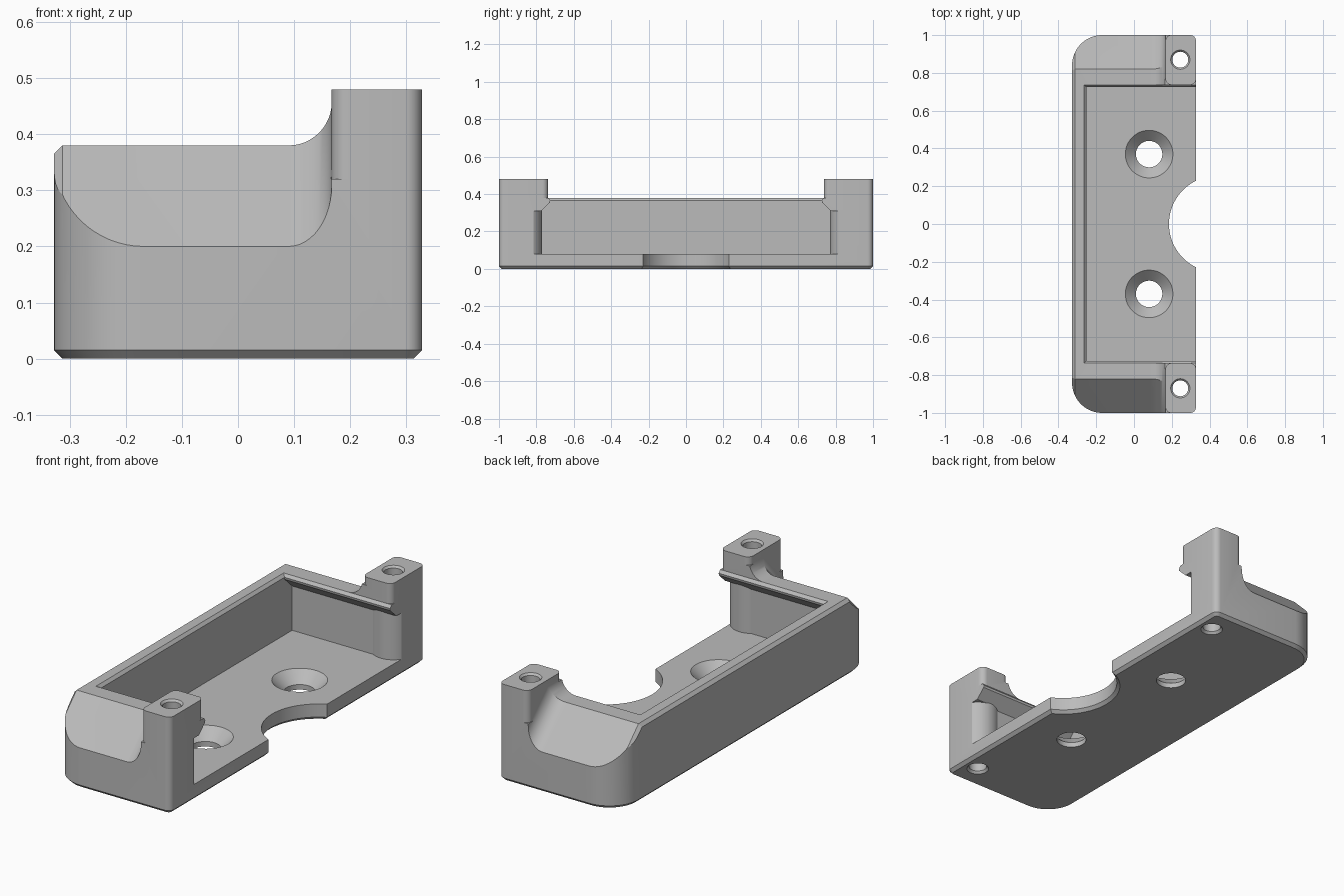
import bpy
import bmesh
from math import cos, sin, radians, sqrt, acos, degrees

if "Cube" in bpy.data.objects:
    bpy.data.objects.remove(bpy.data.objects["Cube"], do_unlink=True)

HALF_X, POST_X, POST_Y = 0.328, 0.167, 0.737
WALL_TOP, POST_TOP, FLOOR = 0.38, 0.48, 0.08
HOLE_X, HOLE_Y = 0.245, 0.87

grey = bpy.data.materials.new("plain grey")
grey.use_nodes = True
grey.diffuse_color = (0.5, 0.5, 0.5, 1)
grey.node_tree.nodes["Principled BSDF"].inputs["Base Color"].default_value = (0.5, 0.5, 0.5, 1)


def arc(cx, cy, r, start, end, steps):
    angles = [radians(start + (end - start) * i / steps) for i in range(steps + 1)]
    return [(cx + r * cos(a), cy + r * sin(a)) for a in angles]


def loft(name, rings, chamfer=0):
    """Closed solid through rings of equal point count."""
    bm = bmesh.new()
    loops = [[bm.verts.new(p) for p in ring] for ring in rings]
    base = bm.faces.new(loops[0])
    bm.faces.new(loops[-1])
    n = len(rings[0])
    for low, high in zip(loops, loops[1:]):
        for i in range(n):
            j = (i + 1) % n
            bm.faces.new((low[i], low[j], high[j], high[i]))
    bmesh.ops.recalc_face_normals(bm, faces=bm.faces)
    if chamfer:
        bmesh.ops.bevel(bm, geom=list(base.edges), offset=chamfer,
                        offset_type='OFFSET', segments=1, affect='EDGES')
    mesh = bpy.data.meshes.new(name)
    bm.to_mesh(mesh)
    bm.free()
    mesh.materials.append(grey)
    obj = bpy.data.objects.new(name, mesh)
    bpy.context.collection.objects.link(obj)
    return obj


def prism(name, outline, z0, z1, chamfer=0):
    return loft(name, [[(x, y, z) for x, y in outline] for z in (z0, z1)], chamfer)


def turned(name, x, y, profile):
    """Round solid from (radius, height) pairs."""
    return loft(name, [[(px, py, z) for px, py in arc(x, y, r, 0, 360, 48)[:-1]]
                       for r, z in profile])


def corner_trim(x, y, sx, sy, r, z0, z1, extra):
    """Cutter that rounds a vertical corner pointing towards (sx, sy)."""
    outline = [(x + sx * (u - r), y + sy * (v - r)) for u, v in arc(0, 0, r, 0, 90, 10)]
    outline += [(x - sx * r, y + sy * extra), (x + sx * extra, y + sy * extra),
                (x + sx * extra, y - sy * r)]
    return prism("corner_cutter", outline, z0, z1)


def cut(target, cutter):
    cutter.hide_render = True
    mod = target.modifiers.new("cut", 'BOOLEAN')
    mod.operation = 'DIFFERENCE'
    mod.solver = 'EXACT'
    mod.object = cutter
    bpy.context.view_layer.objects.active = target
    bpy.ops.object.modifier_apply(modifier=mod.name)
    bpy.data.objects.remove(cutter, do_unlink=True)


# Solid block: large back corners, small front corners, round finger notch
NOTCH_X, NOTCH_R = 0.44, 0.255
spread = degrees(acos((NOTCH_X - HALF_X) / NOTCH_R))
outline = arc(NOTCH_X, 0, NOTCH_R, 180 + spread, 180 - spread, 24)
for sx, sy, r, start in ((1, 1, 0.03, 0), (-1, 1, 0.16, 90),
                         (-1, -1, 0.16, 180), (1, -1, 0.03, 270)):
    outline += arc(sx * (HALF_X - r), sy * (1 - r), r, start, start + 90, 6 if r < 0.1 else 16)
tray = prism("mounting_tray", outline, 0, POST_TOP, 0.015)

# Wall top and sloped ends, chamfered at the long wall and filleted into the posts
FILLET = 0.077
stations = [(-0.36, -0.047), (-0.313, 0)]
for i in range(13):
    a = radians(90 * i / 12)
    stations.append((POST_X - FILLET + FILLET * sin(a), FILLET * (1 - cos(a))))
rings = []
for x, lift in stations:
    top, corner = WALL_TOP + lift, 0.82 + 0.414 * lift
    low = 1.2 + sqrt(2) * lift - 1.1
    half = [(1.1, 1), (1.1, low), (corner, top)]
    section = half + [(-y, z) for y, z in reversed(half)]
    rings.append([(x, y, z) for y, z in section])
cut(tray, loft("slope_cutter", rings))

# Pocket with an overhanging lip at both ends and bosses left standing
levels = ((FLOOR, 0.785, -0.252), (0.3, 0.785, -0.252), (0.355, 0.727, -0.252),
          (0.366, 0.725, -0.252), (WALL_TOP, POST_Y, -0.265), (0.6, POST_Y, -0.265))
pocket = loft("pocket_cutter", [[(back, -y, z), (0.6, -y, z), (0.6, y, z), (back, y, z)]
                                for z, y, back in levels])
for side in (-1, 1):
    cut(pocket, turned("boss_keeper", HOLE_X, side * HOLE_Y, [(0.1, 0), (0.1, 0.7)]))
cut(tray, pocket)

for side in (-1, 1):
    # Round boss face under the lip
    cut(tray, corner_trim(HOLE_X + 0.1, side * (HOLE_Y - 0.1), 1, -side, 0.1, FLOOR, 0.31, 0.03))
    # Rounded post corners
    cut(tray, corner_trim(HALF_X, side * POST_Y, 1, -side, 0.03, WALL_TOP, 0.6, 0.01))
    cut(tray, corner_trim(POST_X, side * POST_Y, -1, -side, 0.03, 0.44, 0.6, 0.002))
    cut(tray, corner_trim(POST_X, side, -1, side, 0.03, 0.32, 0.6, 0.002))
    # Post bores, flared at both ends
    cut(tray, turned("bore_cutter", HOLE_X, side * HOLE_Y,
                     [(0.06, -0.01), (0.042, 0.012), (0.042, 0.47), (0.06, 0.49)]))
    # Countersunk floor holes
    cut(tray, turned("countersink_cutter", 0.08, side * 0.37,
                     [(0.07, -0.1), (0.07, 0.025), (0.126, FLOOR), (0.126, 0.12)]))

bpy.ops.object.select_all(action='DESELECT')
tray.select_set(True)
bpy.context.view_layer.objects.active = tray
bpy.ops.object.shade_smooth_by_angle(angle=radians(25))
